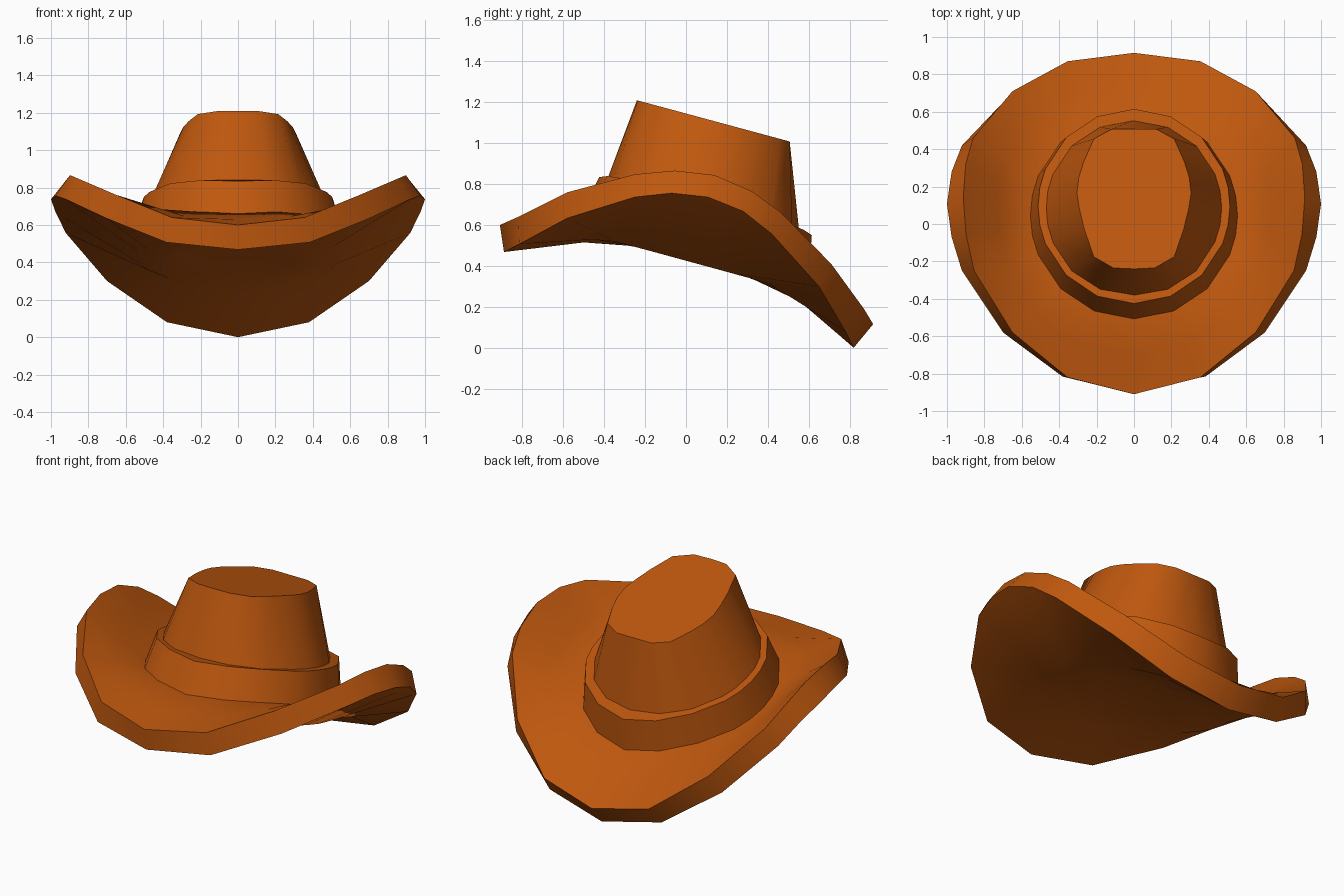
import bpy, bmesh, math

if "Cube" in bpy.data.objects:
    bpy.data.objects.remove(bpy.data.objects["Cube"])

felt = bpy.data.materials.new("orange brown felt")
felt.diffuse_color = (0.52, 0.097, 0.0045, 1)
felt.use_nodes = True
felt.node_tree.nodes["Principled BSDF"].inputs["Base Color"].default_value = felt.diffuse_color

# sixteen-sided rings, with extra points at the two rolled-up sides
HALF = [-90, -67.5, -45, -22.5, -11.25, 0, 11.25, 22.5, 45, 67.5, 90]
TILT = -0.273


def full(half):
    """Mirror a half ring (front to back on +x) into a closed ring."""
    return list(half) + [(-x, y, z) for x, y, z in reversed(half[1:-1])]


def oval(rx, y0, y1, z_front, lift):
    """Tilted oval ring spanning y0..y1, at z_front where y = y0, lifted at its sides."""
    cy, ry = (y0 + y1) / 2, (y1 - y0) / 2
    pts = []
    for a in HALF:
        t = math.radians(a)
        y = cy + ry * math.sin(t)
        c = 0 if abs(a) == 90 else math.cos(t)
        pts.append((rx * c, y, z_front + TILT * (y - y0) + lift * min(1, 1.4 * c)))
    return full(pts)


def loft(name, rings, angle):
    """Skin a stack of rings and cap both ends."""
    bm = bmesh.new()
    vs = [[bm.verts.new(p) for p in r] for r in rings]
    n = len(vs[0])
    for a, b in zip(vs, vs[1:]):
        for i in range(n):
            j = (i + 1) % n
            bm.faces.new((a[i], a[j], b[j], b[i]))
    bm.faces.new(vs[0])
    bm.faces.new(vs[-1])
    bmesh.ops.recalc_face_normals(bm, faces=bm.faces)
    me = bpy.data.meshes.new(name)
    bm.to_mesh(me)
    bm.free()
    me.materials.append(felt)
    ob = bpy.data.objects.new(name, me)
    bpy.context.collection.objects.link(ob)
    bpy.ops.object.select_all(action='DESELECT')
    ob.select_set(True)
    bpy.context.view_layer.objects.active = ob
    bpy.ops.object.shade_smooth_by_angle(angle=math.radians(angle))
    return ob


# brim: upper and lower rim edges, front to back
rim_top = full([(0, -.91, .60), (.355, -.82, .64), (.65, -.58, .76), (.855, -.25, .848),
                (.898, -.055, .866), (.913, .14, .844), (.90, .32, .766), (.86, .46, .665),
                (.65, .71, .41), (.355, .87, .19), (0, .915, .115)])
rim_low = full([(0, -.89, .468), (.383, -.815, .507), (.70, -.58, .634), (.92, -.25, .737),
                (.975, -.07, .756), (1.0, .107, .737), (.975, .28, .667), (.92, .42, .556),
                (.70, .65, .30), (.38, .78, .08), (0, .82, 0)])
base_top = oval(.555, -.51, .60, .66, .04)
mid_top = [((a[0] + b[0]) / 2, (a[1] + b[1]) / 2,
            (a[2] + b[2]) / 2 - .03 * abs(a[0] + b[0]) / 2)
           for a, b in zip(rim_top, base_top)]
loft("brim", [oval(.28, -.24, .30, .50, 0), oval(.53, -.50, .556, .515, .047),
              rim_low, rim_top, mid_top, base_top], 48)

# hat band
loft("hat_band", [oval(.555, -.51, .60, .655, .04),
                  oval(.513, -.425, .615, .834, .03)], 35)

# crown with a tilted flat top
top = [(0, -.24), (.11, -.235), (.215, -.175), (.265, -.03), (.292, .08), (.305, .165),
       (.295, .25), (.27, .33), (.215, .455), (.12, .507), (0, .507)]
crown_top = full([(x, y, 1.21 - .27 * (y + .24)) for x, y in top])
loft("crown", [oval(.475, -.39, .555, .81, .03), crown_top], 35)
